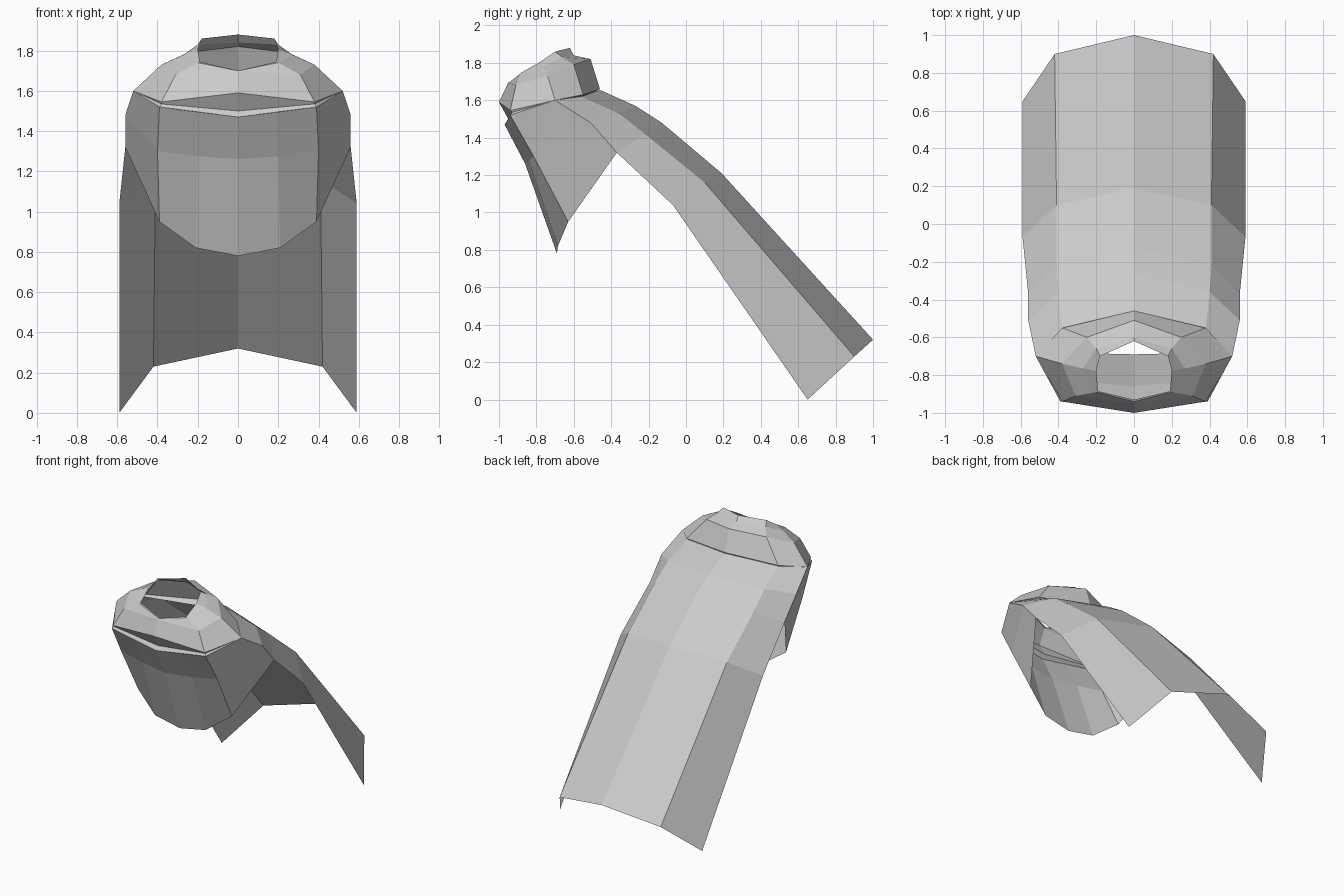
import bpy, bmesh

if "Cube" in bpy.data.objects:
    bpy.data.objects.remove(bpy.data.objects["Cube"])


def sheet(name, strips):
    """Loft half rings (front to back, x >= 0) into a thin sheet and mirror it."""
    bm = bmesh.new()
    found = {}

    def vert(p):
        if p not in found:
            found[p] = bm.verts.new(p)
        return found[p]

    for rows in strips:
        for a, b in zip(rows, rows[1:]):
            for i in range(len(a) - 1):
                corners = []
                for p in (a[i], a[i + 1], b[i + 1], b[i]):
                    if vert(p) not in corners:
                        corners.append(vert(p))
                if len(corners) > 2:
                    bm.faces.new(corners)
    bmesh.ops.recalc_face_normals(bm, faces=bm.faces)
    mesh = bpy.data.meshes.new(name)
    bm.to_mesh(mesh)
    bm.free()
    obj = bpy.data.objects.new(name, mesh)
    bpy.context.collection.objects.link(obj)
    mirror = obj.modifiers.new("mirror", 'MIRROR')
    mirror.use_clip = True
    return obj


# top edge of the cape, shared with the fold under the cowl
shoulder = (.52, -.70, 1.60)
cape_top = [(0, -.97, 1.47), (.39, -.94, 1.52), shoulder,
            (.38, -.56, 1.62), (0, -.46, 1.655)]

# cowl: neck rim, collar base, crown, lower edge, tucked fold
cowl = [
    [(0, -.93, 1.70), (.19, -.885, 1.745), (.20, -.78, 1.805),
     (.18, -.70, 1.86), (0, -.62, 1.88)],
    [(0, -.94, 1.70), (.20, -.89, 1.74), (.27, -.765, 1.78),
     (.20, -.66, 1.83), (0, -.60, 1.84)],
    [(0, -.95, 1.695), (.31, -.91, 1.68), (.38, -.74, 1.73),
     (.25, -.60, 1.79), (0, -.51, 1.82)],
    [(0, -1.0, 1.59), (.38, -.94, 1.545), shoulder,
     (.38, -.55, 1.63), (0, -.46, 1.66)],
    [(0, -.95, 1.50), (.38, -.93, 1.535), shoulder,
     (.37, -.57, 1.62), (0, -.51, 1.635)],
    cape_top,
]
sheet("cowl", [cowl])

# cape: front bib and long back panel meeting at the shoulders
upper_side = (.56, -.51, 1.48)
lower_side = (.56, -.37, 1.32)
bib = [
    [cape_top[0], (.20, -.955, 1.495), cape_top[1], shoulder],
    [(0, -.86, 1.26), (.20, -.84, 1.275), (.40, -.815, 1.30), upper_side],
    [(0, -.69, .78), (.21, -.685, .82), (.39, -.63, .95), lower_side],
]
back = [
    cape_top[2:],
    [upper_side, (.40, -.36, 1.53), (0, -.27, 1.57)],
    [lower_side, (.41, -.22, 1.42), (0, -.13, 1.48)],
    [(.59, -.07, 1.04), (.41, .10, 1.16), (0, .19, 1.21)],
    [(.59, .65, 0), (.42, .90, .23), (0, 1.0, .32)],
]
sheet("cape", [bib, back])
